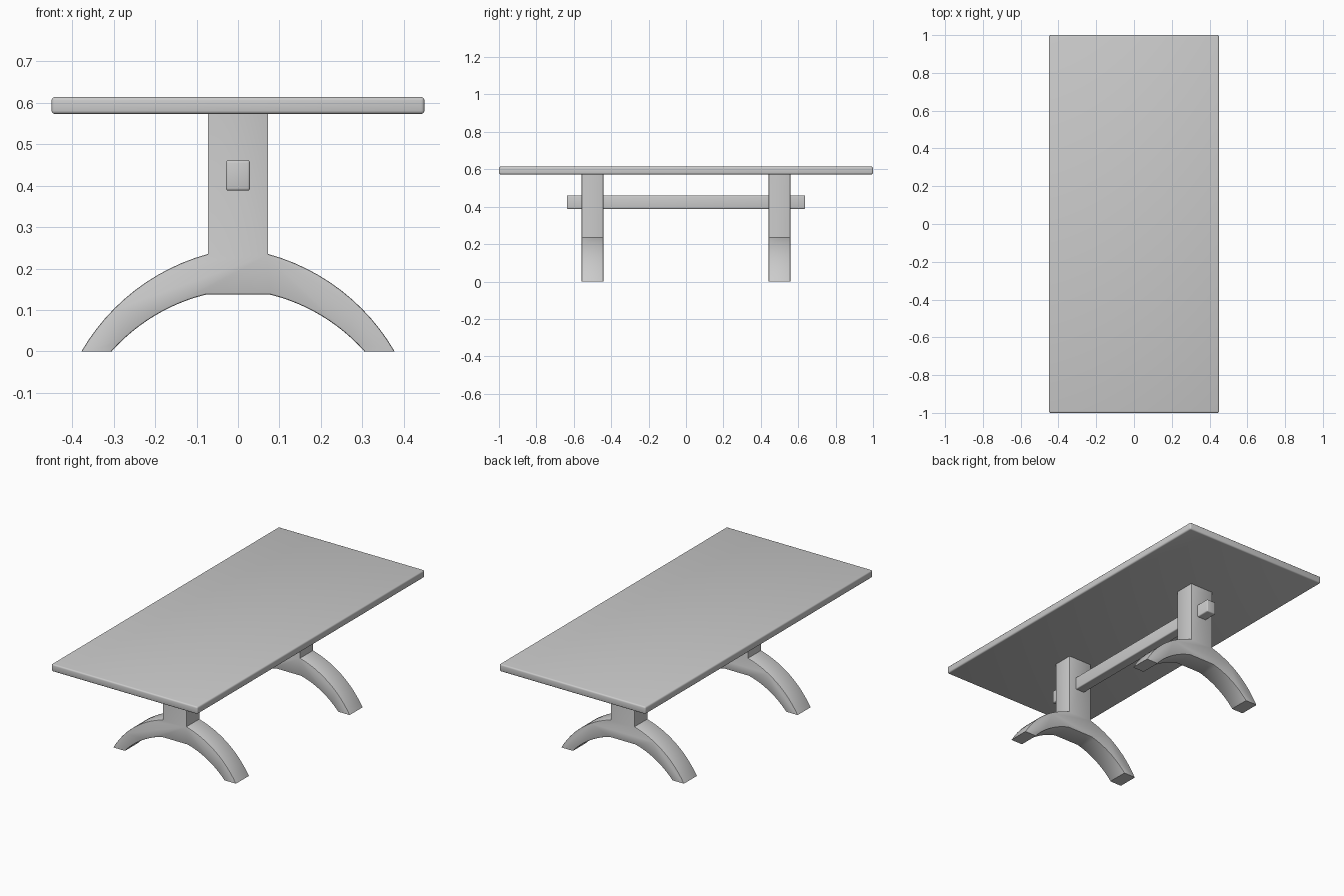
import bpy, bmesh, math
from mathutils import Vector

if "Cube" in bpy.data.objects:
    bpy.data.objects.remove(bpy.data.objects["Cube"])

TOP_Z = 0.573


def finish(bm, name):
    bmesh.ops.recalc_face_normals(bm, faces=bm.faces)
    mesh = bpy.data.meshes.new(name)
    bm.to_mesh(mesh)
    bm.free()
    obj = bpy.data.objects.new(name, mesh)
    bpy.context.collection.objects.link(obj)
    bpy.ops.object.select_all(action='DESELECT')
    obj.select_set(True)
    bpy.context.view_layer.objects.active = obj
    bpy.ops.object.shade_smooth_by_angle(angle=math.radians(32))
    return obj


def rounded_box(name, size, center, radius):
    bm = bmesh.new()
    bmesh.ops.create_cube(bm, size=1)
    for v in bm.verts:
        v.co = Vector(a * b for a, b in zip(v.co, size)) + Vector(center)
    bmesh.ops.bevel(bm, geom=bm.edges[:], offset=radius, segments=3,
                    profile=0.5, affect='EDGES')
    return finish(bm, name)


def arc(a, b, sag, n=12):
    """Points from a to b on a circular arc bulging up and outward."""
    a, b = Vector(a), Vector(b)
    d = b - a
    c = d.length
    u = d / c
    w = Vector((-u.y, u.x))
    if w.y < 0:
        w = -w
    r = c * c / (8 * sag) + sag / 2
    half = math.asin(c / 2 / r)
    centre = (a + b) / 2 - w * (r - sag)
    angles = [half * (2 * i / n - 1) for i in range(n + 1)]
    return [centre + u * r * math.sin(t) + w * r * math.cos(t) for t in angles]


def trestle(name, y):
    # right half of the outline: post, outer arch, foot, inner arch
    half = [Vector((0.073, TOP_Z))]
    half += arc((0.073, 0.235), (0.378, 0), 0.038)
    half += arc((0.305, 0), (0.078, 0.137), 0.02)
    outline = half + [Vector((-p.x, p.y)) for p in reversed(half)]
    bm = bmesh.new()
    face = bm.faces.new([bm.verts.new((p.x, y - 0.058, p.y)) for p in outline])
    ext = bmesh.ops.extrude_face_region(bm, geom=[face])
    for v in ext['geom']:
        if isinstance(v, bmesh.types.BMVert):
            v.co.y = y + 0.058
    bmesh.ops.recalc_face_normals(bm, faces=bm.faces)
    # soften the front and back rims, keeping floor and top contacts sharp

    def soft(e):
        p, q = (v.co for v in e.verts)
        flat = abs(p.z - q.z) < 1e-4 and (p.z < 1e-4 or p.z > TOP_Z - 1e-4)
        return abs(p.y - q.y) < 1e-5 and not flat
    bmesh.ops.bevel(bm, geom=[e for e in bm.edges if soft(e)], offset=0.004,
                    segments=2, profile=0.5, affect='EDGES')
    return finish(bm, name)


# Tabletop
rounded_box("tabletop", (0.9, 2.0, 0.041), (0, 0, TOP_Z + 0.0205), 0.008)

# Arched trestle legs
for name, y in (("front_trestle", -0.5), ("back_trestle", 0.5)):
    trestle(name, y)

# Stretcher beam through both posts
rounded_box("stretcher", (0.058, 1.274, 0.073), (0, 0, 0.4245), 0.006)
